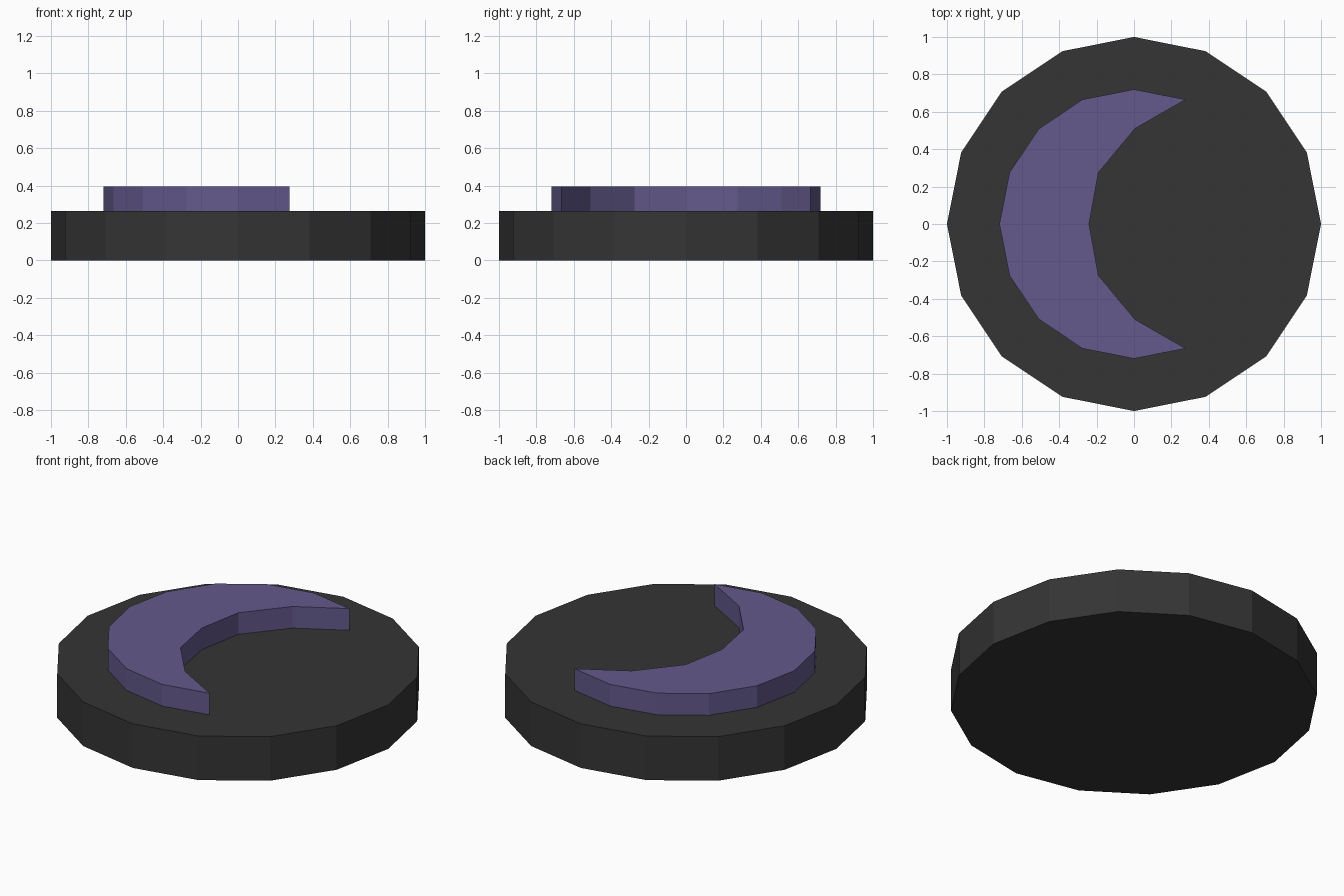
import bpy
import bmesh
from math import cos, sin, radians

cube = bpy.data.objects.get("Cube")
if cube:
    bpy.data.objects.remove(cube, do_unlink=True)

DISC_TOP = 0.265
CRESCENT_TOP = 0.395
STEP = 22.5


def make_material(name, colour):
    mat = bpy.data.materials.new(name)
    mat.use_nodes = True
    mat.diffuse_color = colour
    mat.node_tree.nodes["Principled BSDF"].inputs["Base Color"].default_value = colour
    return mat


def arc(radius, start, count):
    angles = [radians(start + i * STEP) for i in range(count)]
    return [(radius * cos(a), radius * sin(a)) for a in angles]


def extrude_outline(name, outline, bottom, top, mat):
    """Raise a flat counter-clockwise outline into a solid slab."""
    bm = bmesh.new()
    base = bm.faces.new([bm.verts.new((x, y, bottom)) for x, y in outline])
    result = bmesh.ops.extrude_face_region(bm, geom=[base], use_keep_orig=True)
    raised = [v for v in result["geom"] if isinstance(v, bmesh.types.BMVert)]
    bmesh.ops.translate(bm, verts=raised, vec=(0, 0, top - bottom))
    bmesh.ops.recalc_face_normals(bm, faces=bm.faces)
    mesh = bpy.data.meshes.new(name)
    bm.to_mesh(mesh)
    bm.free()
    mesh.materials.append(mat)
    obj = bpy.data.objects.new(name, mesh)
    bpy.context.collection.objects.link(obj)
    return obj


charcoal = make_material("charcoal", (0.035, 0.035, 0.035, 1))
purple = make_material("muted purple", (0.125, 0.1, 0.26, 1))

# Sixteen-sided base disc
extrude_outline("base_disc", arc(1.0, 0, 16), 0, DISC_TOP, charcoal)

# Raised crescent: outer arc from tip to tip, then the hollow side back
hollow = [(0.005, 0.51), (-0.19, 0.275)]
inner = [(x, -y) for x, y in hollow] + [(-0.24, 0)] + hollow[::-1]
extrude_outline("crescent", arc(0.72, 67.5, 11) + inner,
                DISC_TOP, CRESCENT_TOP, purple)
